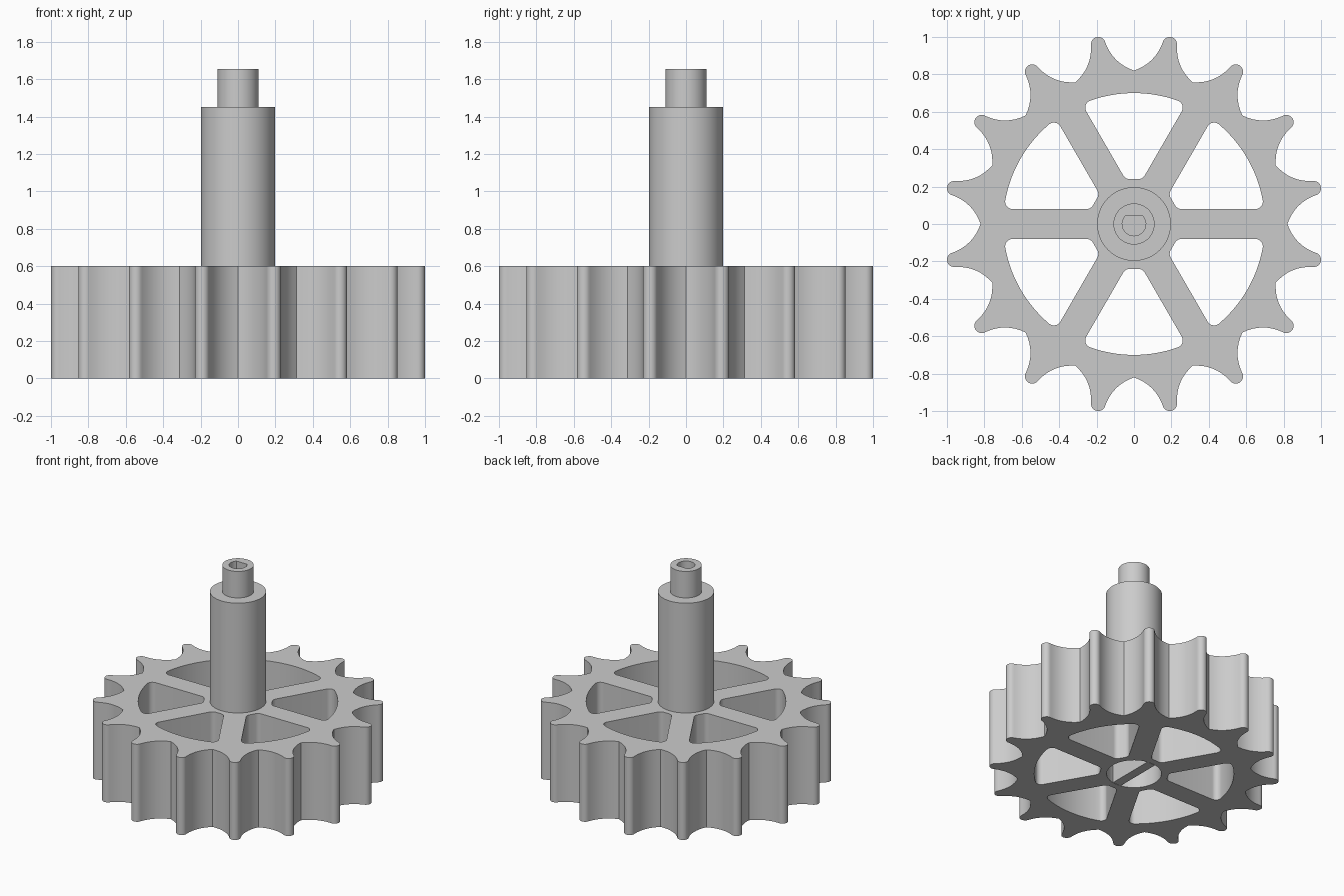
import bpy
import bmesh
from math import sin, cos, asin, pi, radians, sqrt
from mathutils import Vector, Matrix

cube = bpy.data.objects.get("Cube")
if cube:
    bpy.data.objects.remove(cube, do_unlink=True)

grey = bpy.data.materials.new("plain grey")
grey.use_nodes = True
grey.diffuse_color = (0.6, 0.6, 0.6, 1)
grey.node_tree.nodes["Principled BSDF"].inputs["Base Color"].default_value = (0.6, 0.6, 0.6, 1)


def arc(center, radius, start, end, steps):
    """Points along an arc, both ends included."""
    return [Vector(center) + radius * Vector((cos(a), sin(a)))
            for a in (start + (end - start) * i / steps for i in range(steps + 1))]


def circle(radius, steps=64):
    return arc((0, 0), radius, 0, 2 * pi, steps)[:-1]


def turned(points, angle):
    rotation = Matrix.Rotation(angle, 2)
    return [rotation @ p for p in points]


def mirrored(points, axis_angle):
    """Reflect points across a line through the origin, in reverse order."""
    flipped = [Vector((p.x, -p.y)) for p in reversed(points)]
    return turned(flipped, 2 * axis_angle)


def prism(name, loops, bottom, top):
    """Extrude an outline with holes between two heights."""
    bm = bmesh.new()
    for loop in loops:
        verts = [bm.verts.new((p.x, p.y, bottom)) for p in loop]
        for i, v in enumerate(verts):
            bm.edges.new((verts[i - 1], v))
    bmesh.ops.triangle_fill(bm, edges=bm.edges[:], use_beauty=True)
    result = bmesh.ops.extrude_face_region(bm, geom=bm.faces[:], use_keep_orig=True)
    lifted = [g for g in result["geom"] if isinstance(g, bmesh.types.BMVert)]
    bmesh.ops.translate(bm, verts=lifted, vec=(0, 0, top - bottom))
    bmesh.ops.recalc_face_normals(bm, faces=bm.faces[:])
    mesh = bpy.data.meshes.new(name)
    bm.to_mesh(mesh)
    bm.free()
    mesh.materials.append(grey)
    obj = bpy.data.objects.new(name, mesh)
    bpy.context.collection.objects.link(obj)
    bpy.ops.object.select_all(action="DESELECT")
    obj.select_set(True)
    bpy.context.view_layer.objects.active = obj
    bpy.ops.object.shade_smooth_by_angle(angle=radians(30))
    return obj


# Tooth outline: hollow flank, round tip, hollow flank
TEETH = 16
half_pitch = pi / TEETH
tip_center = 0.98 * Vector((cos(half_pitch), sin(half_pitch)))
tip = arc(tip_center, 0.039, half_pitch - pi / 2, half_pitch + pi / 2, 10)
valley = Vector((0.82, 0))
chord = tip[0] - valley
into_tooth = Vector((-chord.y, chord.x)).normalized()
flank = [valley + chord * t + into_tooth * 0.1 * t * (1 - t)
         for t in (i / 8 for i in range(8))]
tooth = flank + tip + mirrored(flank[1:], half_pitch)
outline = [p for k in range(TEETH) for p in turned(tooth, 2 * half_pitch * k)]

# Window between two spokes, with rounded corners
SPOKE, FILLET, RIM, INNER = 0.08, 0.04, 0.70, 0.24
mid = pi / 6
offset = SPOKE + FILLET
inner_x = (INNER + FILLET - offset * sin(mid)) / cos(mid)
rim_angle = asin(offset / (RIM - FILLET))
rim_x = (RIM - FILLET) * cos(rim_angle)
half_window = (arc((inner_x, offset), FILLET, pi + mid, 1.5 * pi, 6)
               + arc((rim_x, offset), FILLET, -pi / 2, rim_angle, 8)
               + arc((0, 0), RIM, rim_angle, mid, 8)[1:])
window = half_window + mirrored(half_window[:-1], mid)
windows = [turned(window, k * pi / 3) for k in range(6)]

# Toothed wheel with spokes and open centre
BORE, HEIGHT = 0.192, 0.6
prism("toothed_wheel", [outline, circle(BORE)] + windows, 0, HEIGHT)

# Divider across the open centre
w = 0.035
reach = sqrt(BORE ** 2 - w ** 2)
prism("centre_divider", [[Vector((-w, -reach)), Vector((w, -reach)),
                          Vector((w, reach)), Vector((-w, reach))]], 0, HEIGHT)

# Shaft and its narrow end with a D-shaped socket
prism("shaft", [circle(0.197)], HEIGHT, 1.45)
SOCKET, FLAT = 0.063, 0.045
flat_angle = asin(FLAT / SOCKET)
socket = arc((0, 0), SOCKET, pi - flat_angle, 2 * pi + flat_angle, 32)
prism("shaft_end", [circle(0.11), socket], 1.45, 1.655)
